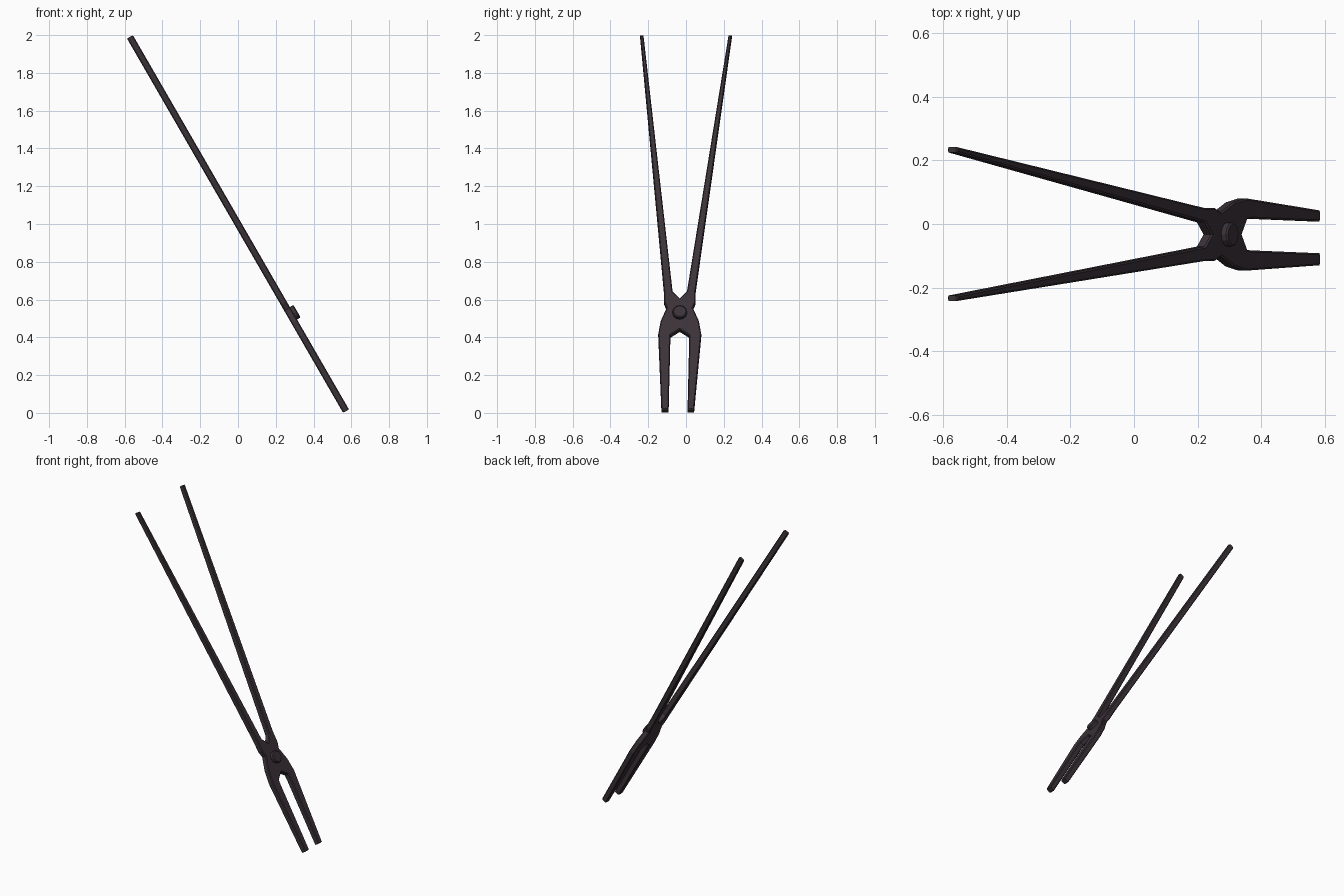
import bpy, bmesh, math
from mathutils import Matrix

if "Cube" in bpy.data.objects:
    bpy.data.objects.remove(bpy.data.objects["Cube"])

# Tongs are modelled flat (across, along, thickness), then leaned back 30 degrees
C, S = math.cos(math.radians(30)), math.sin(math.radians(30))
LEAN = Matrix(((0, -S, C, 0), (1, 0, 0, 0), (0, C, S, 1), (0, 0, 0, 1)))
HALF = 0.018
MID = -0.033  # pivot line

iron = bpy.data.materials.new("dark iron")
iron.diffuse_color = (0.044, 0.032, 0.040, 1)
iron.use_nodes = True
iron.node_tree.nodes["Principled BSDF"].inputs["Base Color"].default_value = iron.diffuse_color


def prism(name, outline, low, high, chamfer, both=True):
    """Extrude an outline and chamfer its rims."""
    bm = bmesh.new()
    face = bm.faces.new([bm.verts.new((a, b, low)) for a, b in outline])
    ext = bmesh.ops.extrude_face_region(bm, geom=[face])
    for v in ext["geom"]:
        if isinstance(v, bmesh.types.BMVert):
            v.co.z = high
    bmesh.ops.recalc_face_normals(bm, faces=bm.faces)
    rims = [e for e in bm.edges
            if abs(e.verts[0].co.z - e.verts[1].co.z) < 1e-6
            and (both or e.verts[0].co.z > high - 1e-4)]
    bmesh.ops.bevel(bm, geom=rims, offset=chamfer, segments=1, affect='EDGES')
    bm.transform(LEAN)
    bmesh.ops.recalc_face_normals(bm, faces=bm.faces)
    me = bpy.data.meshes.new(name)
    bm.to_mesh(me)
    bm.free()
    me.materials.append(iron)
    ob = bpy.data.objects.new(name, me)
    bpy.context.collection.objects.link(ob)
    return ob


def side(sign, grip, jaw_out, jaw_in):
    """One side of the frame from handle crotch to jaw arch (y, z)."""
    m = lambda d: MID + sign * d
    return [(grip - sign * 0.018, 1.991), (grip, 1.991),
            (m(0.084), 0.640), (m(0.083), 0.580), (m(0.070), 0.548),
            (m(0.101), 0.480), (m(0.114), 0.410),
            (jaw_out, 0.009), (jaw_in, 0.009),
            (m(0.050), 0.385), (m(0.048), 0.405)]


# Handles, hinge plate and jaws as one forged outline
right = side(1, 0.243, 0.043, 0.008)
left = side(-1, -0.243, -0.130, -0.092)
outline = ([(MID, 0.600), (MID + 0.038, 0.636)] + right + [(MID, 0.435)]
           + left[::-1] + [(MID - 0.038, 0.636)])
prism("tongs_frame", [(y, (z - 1) / C) for y, z in outline], -HALF, HALF, 0.005)

# Hinge rivet standing proud of the front face
rivet = [(MID + 0.038 * math.cos(i * math.tau / 12),
          -0.556 + 0.038 * math.sin(i * math.tau / 12)) for i in range(12)]
prism("hinge_rivet", rivet, 0.010, 0.040, 0.005, both=False)
